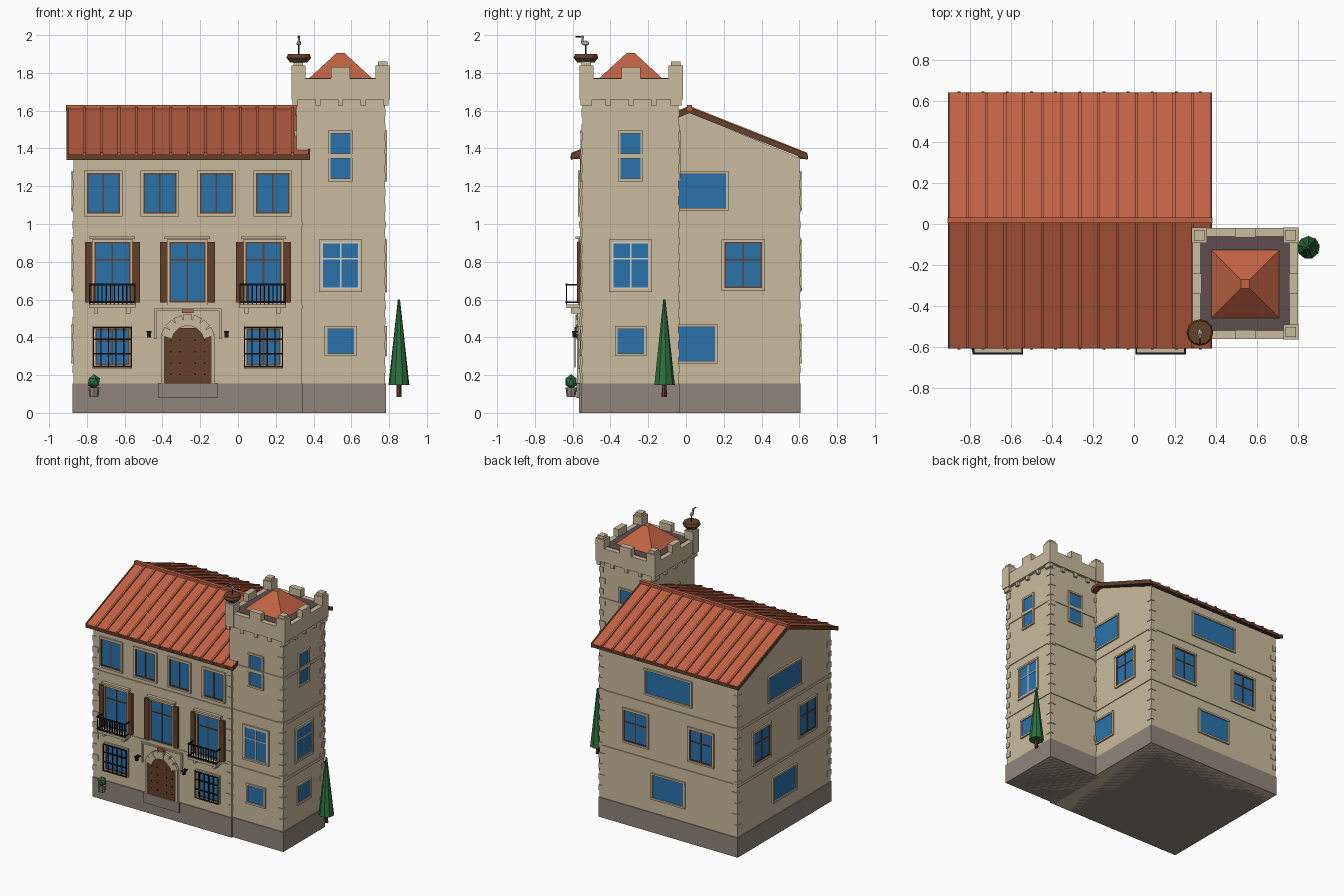
import bpy, bmesh, math
from mathutils import Matrix, Vector

cube = bpy.data.objects.get("Cube")
if cube:
    bpy.data.objects.remove(cube)


def material(name, *srgb):
    m = bpy.data.materials.new(name)
    m.use_nodes = True
    col = [(c / 255) ** 2.2 for c in srgb] + [1]
    m.diffuse_color = col
    m.node_tree.nodes["Principled BSDF"].inputs["Base Color"].default_value = col
    return m


WALL = material("sand stucco", 202, 186, 156)
BASE = material("grey stone", 144, 132, 122)
ROOF = material("terracotta", 192, 98, 70)
WOOD = material("brown wood", 100, 66, 46)
GLASS = material("blue glass", 46, 114, 170)
FLOOR = material("slate floor", 92, 78, 80)
GREEN = material("leaf green", 50, 112, 64)
IRON = material("black iron", 28, 28, 32)
WHITE = material("pale paint", 216, 208, 190)

parts = {}


def part(name, mat):
    if name not in parts:
        parts[name] = (bmesh.new(), mat)
    return parts[name][0]


def box(name, mat, x, y, z, M=Matrix()):
    """Box from three (low, high) ranges, placed by M."""
    c = Vector([(r[0] + r[1]) / 2 for r in (x, y, z)])
    s = [r[1] - r[0] for r in (x, y, z)]
    bmesh.ops.create_cube(part(name, mat), size=1,
                          matrix=M @ Matrix.Translation(c) @ Matrix.Diagonal((*s, 1)))


def cone(name, mat, x, y, z, r1, r2, sides, turn=0):
    M = Matrix.Translation((x, y, sum(z) / 2)) @ Matrix.Rotation(turn, 4, 'Z')
    bmesh.ops.create_cone(part(name, mat), cap_ends=True, segments=sides, radius1=r1,
                          radius2=r2, depth=z[1] - z[0], matrix=M)


def ball(name, mat, pos, scale):
    bmesh.ops.create_icosphere(part(name, mat), subdivisions=1, radius=1,
                               matrix=Matrix.Translation(pos) @ Matrix.Diagonal((*scale, 1)))


def prism(name, mat, profile, a, b, M=Matrix()):
    """Extrude a closed (y, z) profile along x from a to b."""
    bm = part(name, mat)
    ends = [[bm.verts.new(M @ Vector((x, y, z))) for y, z in profile] for x in (a, b)]
    faces = [bm.faces.new(ends[0]), bm.faces.new(ends[1])]
    n = len(profile)
    for i in range(n):
        j = (i + 1) % n
        faces.append(bm.faces.new((ends[0][i], ends[0][j], ends[1][j], ends[1][i])))
    bmesh.ops.recalc_face_normals(bm, faces=faces)


def side(x, y, degrees):
    """Wall frame: x runs along the wall, -y points outward."""
    return Matrix.Translation((x, y, 0)) @ Matrix.Rotation(math.radians(degrees), 4, 'Z')


# Main dimensions
X0, X1, Y0, Y1 = -.87, .335, -.56, .6
TX0, TX1, TY0, TY1 = .31, .777, -.547, -.04
MID, TCX, TCY = .018, .543, -.293
FRONT, BACK = side(0, Y0, 0), side(0, Y1, 180)
RIGHT, LEFT = side(X1, 0, 90), side(X0, 0, -90)
T_FRONT, T_BACK = side(0, TY0, 0), side(0, TY1, 180)
T_RIGHT, T_LEFT = side(TX1, 0, 90), side(TX0, 0, -90)

# Walls, plinths and floor bands
prism("house_walls", WALL, [(Y0, 0), (Y1, 0), (Y1, 1.35), (MID, 1.59), (Y0, 1.35)], X0, X1)
box("tower_walls", WALL, (TX0, TX1), (TY0, TY1), (0, 1.67))


def around(name, mat, x, y, z, out):
    box(name, mat, (x[0] - out, x[1] + out), (y[0] - out, y[1] + out), z)


HOUSE, TOWER = ((X0, X1), (Y0, Y1)), ((TX0, TX1), (TY0, TY1))
for name, plan, levels in (("house", HOUSE, (.56, 1.0)), ("tower", TOWER, (.56, 1.0, 1.36))):
    around(name + "_plinth", BASE, *plan, (0, .155), .006)
    for z in levels:
        around(name + "_bands", WALL, *plan, (z - .011, z + .011), .006)


# Corner stones
def quoins(x, y, dx, dy, top):
    z, k = .21, 0
    while z < top:
        a, b = (.045, .028) if k % 2 else (.028, .045)
        xs, ys = (x + dx * .005, x - dx * a), (y + dy * .005, y - dy * b)
        box("corner_stones", WALL, (min(xs), max(xs)), (min(ys), max(ys)), (z, z + .042))
        z, k = z + .085, k + 1


for x, y, dx, dy in ((X0, Y0, -1, -1), (X0, Y1, -1, 1), (X1, Y1, 1, 1), (X1, Y0, 1, -1)):
    quoins(x, y, dx, dy, 1.3)
for x, y, dx, dy in ((TX1, TY0, 1, -1), (TX1, TY1, 1, 1), (TX0, TY1, -1, 1)):
    quoins(x, y, dx, dy, 1.6)


# Windows
def window(M, u, w, z0, z1, bars=0, rails=(), bar=WOOD, trim=.014):
    a, b = u - w / 2, u + w / 2
    box("window_glass", GLASS, (a, b), (-.004, .01), (z0, z1), M)
    for x in ((a - trim, a), (b, b + trim)):
        box("window_frames", WALL, x, (-.011, .01), (z0, z1), M)
    for z in ((z0 - trim, z0), (z1, z1 + trim)):
        box("window_frames", WALL, (a - trim, b + trim), (-.013, .01), z, M)
    name = bar.name.replace(" ", "_") + "_window_bars"
    for i in range(bars):
        x = a + w * (i + 1) / (bars + 1)
        box(name, bar, (x - .004, x + .004), (-.008, 0), (z0, z1), M)
    for z in rails:
        box(name, bar, (a, b), (-.008, 0), (z - .004, z + .004), M)
    if bars:
        for x in (a, b - .008):
            box(name, bar, (x, x + .008), (-.008, 0), (z0, z1), M)
        for z in (z0, z1 - .008):
            box(name, bar, (a, b), (-.008, 0), (z, z + .008), M)


for i in range(4):
    window(FRONT, -.713 + i * .299, .175, 1.055, 1.27, 1)
for u in (-.665, -.268, .135):
    window(FRONT, u, .19, .585, .905, 1, (.81,))
    box("window_hoods", WALL, (u - .12, u + .12), (-.025, 0), (.92, .935), FRONT)
    for s in (-1, 1):
        c = u + s * .125
        box("shutters", WOOD, (c - .021, c + .021), (-.018, 0), (.585, .905), FRONT)
for u in (-.665, .135):
    window(FRONT, u, .18, .25, .445, 1, (.38,))
    for i in range(6):
        x = u - .1 + i * .04
        box("window_grilles", IRON, (x - .003, x + .003), (-.03, -.024), (.24, .455), FRONT)
    for z in (.24, .31, .385, .447):
        box("window_grilles", IRON, (u - .1, u + .1), (-.03, -.024), (z, z + .008), FRONT)
for M, c in ((RIGHT, MID), (BACK, .268), (LEFT, -MID)):
    window(M, c, .39, 1.085, 1.265)
    window(M, c, .27, .275, .455)
    for s in (-1, 1):
        window(M, c + s * .285, .2, .66, .905, 1, (.81,))
for M, c in ((T_FRONT, TCX), (T_RIGHT, TCY), (T_BACK, -TCX), (T_LEFT, -TCY)):
    window(M, c, .105, 1.24, 1.347)
    window(M, c, .105, 1.373, 1.48)
for M, c in ((T_FRONT, TCX), (T_RIGHT, TCY)):
    window(M, c, .2, .655, .905, 1, (.815,), WHITE)
    window(M, c, .14, .315, .445)

# Balconies
for u in (-.665, .13):
    a, b = u - .123, u + .123
    box("balcony_slabs", WALL, (a, b), (-.073, 0), (.555, .575), FRONT)
    for s in (-.085, .085):
        box("balcony_brackets", WALL, (u + s - .01, u + s + .01), (-.05, 0), (.525, .555), FRONT)
    for z in (.582, .675):
        box("balcony_railings", IRON, (a, b), (-.078, -.068), (z, z + .01), FRONT)
        for x in (a, b - .008):
            box("balcony_railings", IRON, (x, x + .008), (-.07, 0), (z, z + .008), FRONT)
    for i in range(12):
        x = a + i * (b - a - .006) / 11
        box("balcony_railings", IRON, (x, x + .006), (-.076, -.07), (.575, .68), FRONT)

# Front door, arch stones, label moulding, lanterns and step
D = -.266
turned = FRONT @ Matrix.Translation((D, 0, 0)) @ Matrix.Rotation(-math.pi / 2, 4, 'Z')
half = [(.125, .15), (.125, .41), (.095, .45)]
prism("front_door", WOOD, half + [(-y, z) for y, z in reversed(half)], -.008, .008, turned)
for s in (-1, 1):
    x = D + s * .132
    box("door_jambs", WALL, (x - .01, x + .01), (-.018, 0), (.155, .41), FRONT)
    x = D + s * .172
    box("door_moulding", WALL, (x - .006, x + .006), (-.015, 0), (.39, .55), FRONT)
    x = D + s * .205
    box("lanterns", IRON, (x - .01, x + .01), (-.04, -.02), (.4, .425), FRONT)
    box("lanterns", IRON, (x - .014, x + .014), (-.044, 0), (.425, .433), FRONT)
    for i in range(4):
        for u in (.04, .09):
            z = .2 + i * .06
            box("door_studs", IRON, (D + s * u - .004, D + s * u + .004), (-.012, 0),
                (z, z + .008), FRONT)
for i in range(7):
    turn = Matrix.Rotation(math.radians(-66 + i * 22), 4, 'Y')
    M = FRONT @ Matrix.Translation((D, 0, .375)) @ turn
    box("arch_stones", WALL, (-.022, .022), (-.02 - .004 * (i % 2), 0), (.085, .145), M)
box("door_moulding", WALL, (D - .178, D + .178), (-.017, 0), (.54, .552), FRONT)
box("keystone", ROOF, (D - .03, D + .03), (-.03, 0), (.53, .548), FRONT)
box("door_step", BASE, (D - .158, D + .158), (-.02, 0), (.08, .158), FRONT)


# Gabled roof
def gable(name, mat, low, high, a, b, grow=0):
    e0, e1 = -.605 - grow, .64 + grow
    top, eave = 1.615, 1.368
    prism(name, mat, [(e0, eave + low), (MID, top + low), (e1, eave + low),
                      (e1, eave + high), (MID, top + high), (e0, eave + high)], a, b)


RX0, RX1 = -.905, .378
gable("roof_tiles", ROOF, -.012, 0, RX0, RX1)
gable("roof_boards", WOOD, -.028, -.012, RX0, RX1)
for x in (RX0 - .003, RX1 - .007):
    gable("verge_boards", WOOD, -.028, .004, x, x + .01, .003)
for i in range(1, 14):
    x = RX0 + i * (RX1 - RX0) / 14
    gable("roof_ribs", ROOF, 0, .01, x - .007, x + .007)
box("ridge_cap", ROOF, (RX0 - .005, RX1 + .005), (MID - .014, MID + .014), (1.6, 1.63))
for i in range(11):
    x = RX0 + .05 + i * .118
    for y in (-.612, .592):
        box("rafter_tails", WOOD, (x - .007, x + .007), (y, y + .055), (1.345, 1.362))
for y in (-.607, .632):
    box("eave_boards", WOOD, (RX0, RX1), (y, y + .01), (1.343, 1.364))

# Tower crown: corbels, parapet, merlons, floor and pyramid roof
H, C = .258, Matrix.Translation((TCX, TCY + .002, 0))
for k in range(4):
    M = C @ Matrix.Rotation(k * math.pi / 2, 4, 'Z') @ Matrix.Diagonal((1, 1.05, 1, 1))
    T = M if k % 2 == 0 else C @ Matrix.Rotation(k * math.pi / 2, 4, 'Z')
    for i in range(5):
        x = -.24 + i * .12
        box("corbels", WALL, (x - .014, x + .014), (-H + .004, -H + .06), (1.628, 1.662), T)
    # Walls on the long and short axes meet at the corners
    reach = H * (1.05 if k % 2 else 1)
    deep = H * (1 if k % 2 else 1.05)
    W = C @ Matrix.Rotation(k * math.pi / 2, 4, 'Z')
    box("parapet", WALL, (-reach, reach), (-deep, -deep + .042), (1.66, 1.77), W)
    box("middle_merlons", WALL, (-.05, .05), (-deep, -deep + .045), (1.76, 1.83), W)
    cx, cy = reach, -deep
    box("corner_merlons", WALL, (cx - .072, cx + .003), (cy - .003, cy + .072), (1.66, 1.838), W)
    box("corner_caps", WALL, (cx - .06, cx - .009), (cy + .009, cy + .06), (1.838, 1.86), W)
box("tower_floor", FLOOR, (-.22, .22), (-.232, .232), (1.655, 1.773), C)
cone("tower_roof", ROOF, TCX, TCY, (1.77, 1.905), .238, .03, 4, math.pi / 4)

# Nest with a standing bird
NX, NY = .322, -.53
cone("nest", WOOD, NX, NY, (1.855, 1.88), .045, .065, 12)
cone("nest", WOOD, NX, NY, (1.88, 1.9), .065, .058, 12)
cone("bird_legs", IRON, NX, NY, (1.89, 1.95), .004, .004, 6)
ball("bird_body", WHITE, (NX, NY - .002, 1.957), (.014, .022, .015))
cone("bird_neck", WHITE, NX, NY - .018, (1.955, 1.99), .007, .006, 6)
ball("bird_head", WHITE, (NX, NY - .02, 1.99), (.009, .011, .009))
box("bird_beak", IRON, (NX - .003, NX + .003), (NY - .055, NY - .026), (1.988, 1.994))

# Conifer and potted bush
cone("conifer_trunk", WOOD, .852, -.115, (.085, .16), .014, .012, 8)
cone("conifer_leaves", GREEN, .852, -.115, (.148, .6), .056, .006, 9)
cone("bush_pot", BASE, -.763, -.608, (.085, .135), .023, .03, 8)
ball("bush_leaves", GREEN, (-.763, -.608, .165), (.036, .034, .04))

for name, (bm, mat) in parts.items():
    mesh = bpy.data.meshes.new(name)
    bm.to_mesh(mesh)
    bm.free()
    mesh.materials.append(mat)
    bpy.context.collection.objects.link(bpy.data.objects.new(name, mesh))
